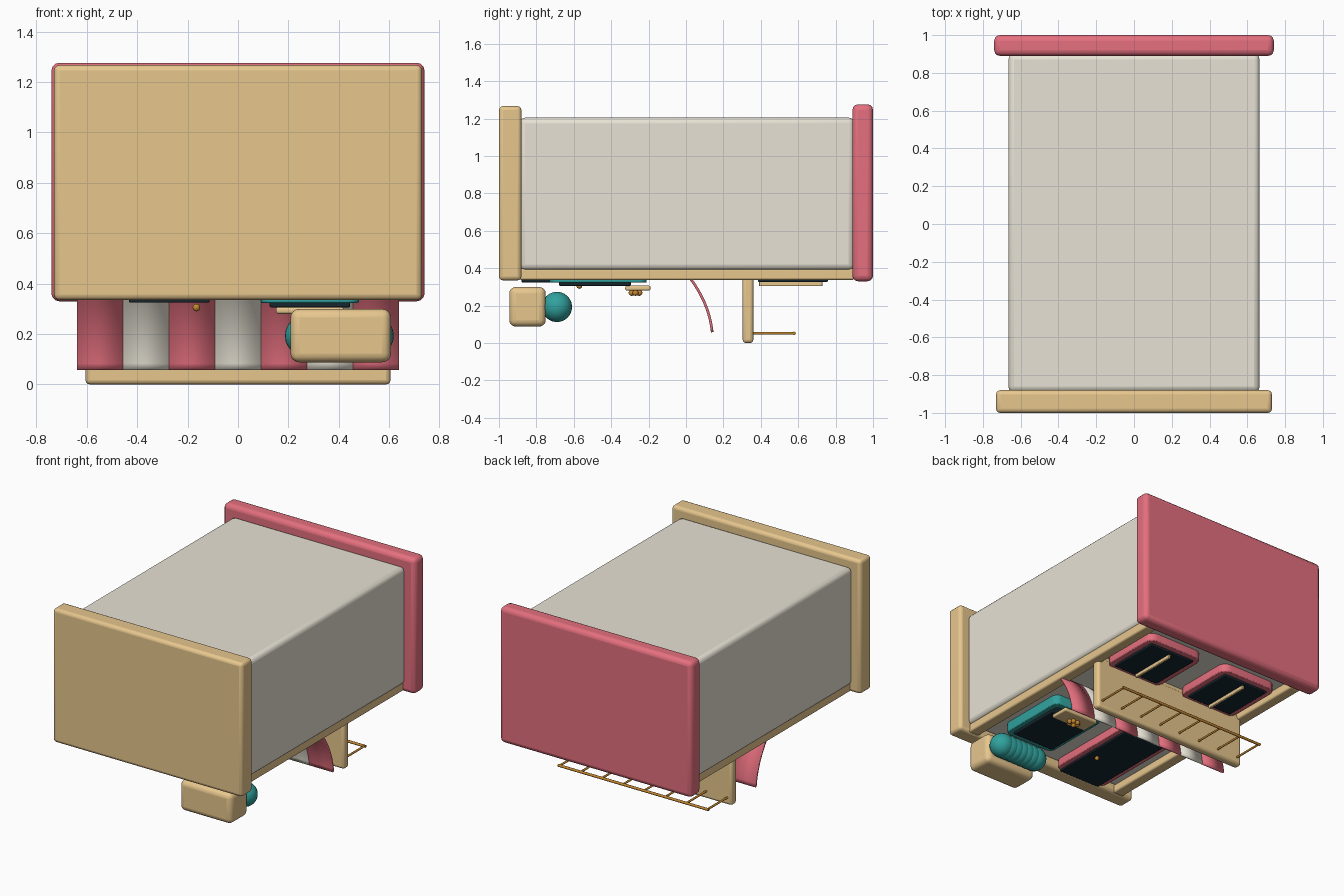
import bpy, bmesh, math

if "Cube" in bpy.data.objects:
    bpy.data.objects.remove(bpy.data.objects["Cube"])

COL = {
    "tan": (0.80, 0.57, 0.27), "red": (0.78, 0.16, 0.21), "cream": (0.80, 0.76, 0.66),
    "teal": (0.03, 0.36, 0.34), "dark": (0.008, 0.02, 0.028), "orange": (0.55, 0.24, 0.03),
}
MATS = {}
for key, c in COL.items():
    MATS[key] = bpy.data.materials.new(key)
    MATS[key].diffuse_color = (*c, 1)


def finish(name, bm, col, bevel=0.0, seg=3):
    bmesh.ops.recalc_face_normals(bm, faces=bm.faces)
    me = bpy.data.meshes.new(name)
    bm.to_mesh(me)
    bm.free()
    ob = bpy.data.objects.new(name, me)
    bpy.context.collection.objects.link(ob)
    me.materials.append(MATS[col])
    if bevel:
        m = ob.modifiers.new("bevel", "BEVEL")
        m.width, m.segments = bevel, seg
        m.limit_method = "ANGLE"
    bpy.ops.object.select_all(action="DESELECT")
    ob.select_set(True)
    bpy.context.view_layer.objects.active = ob
    bpy.ops.object.shade_smooth_by_angle(angle=math.radians(40))
    return ob


def box(name, col, x, y, z, bevel=0.0, seg=3):
    bm = bmesh.new()
    bmesh.ops.create_cube(bm, size=1)
    for v in bm.verts:
        v.co = [(r[0] + r[1]) / 2 + c * (r[1] - r[0]) for r, c in zip((x, y, z), v.co)]
    return finish(name, bm, col, bevel, seg)


def ball(name, col, p, r, seg=24):
    bm = bmesh.new()
    bmesh.ops.create_uvsphere(bm, u_segments=seg, v_segments=seg // 2, radius=r)
    bmesh.ops.translate(bm, verts=bm.verts, vec=p)
    return finish(name, bm, col)


def rod(name, col, p, r, length, axis):
    bm = bmesh.new()
    bmesh.ops.create_cone(bm, cap_ends=True, segments=12, radius1=r, radius2=r, depth=length)
    for v in bm.verts:
        a, b, c = v.co
        v.co = (c, a, b) if axis == "x" else (a, c, b)
    bmesh.ops.translate(bm, verts=bm.verts, vec=p)
    return finish(name, bm, col)


def outline(x, y, r, n=5):
    pts = []
    for i, (cx, cy) in enumerate(((x[1] - r, y[1] - r), (x[0] + r, y[1] - r),
                                  (x[0] + r, y[0] + r), (x[1] - r, y[0] + r))):
        for k in range(n + 1):
            a = math.pi / 2 * (i + k / n)
            pts.append((cx + r * math.cos(a), cy + r * math.sin(a)))
    return pts


def frame(name, col, x, y, z, b, r=0.045):
    # rounded rectangular ring
    bm = bmesh.new()
    inner = outline((x[0] + b, x[1] - b), (y[0] + b, y[1] - b), r * 0.5)
    outer = outline(x, y, r)
    rings = [[bm.verts.new((*p, h)) for p in o]
             for o, h in ((outer, z[0]), (outer, z[1]), (inner, z[1]), (inner, z[0]))]
    n = len(outer)
    for k in range(4):
        a, c = rings[k], rings[(k + 1) % 4]
        for i in range(n):
            bm.faces.new((a[i], a[(i + 1) % n], c[(i + 1) % n], c[i]))
    return finish(name, bm, col, 0.006, 2)


# main building, lying with its shop front facing down
box("house_body", "cream", (-0.665, 0.665), (-0.89, 0.90), (0.39, 1.205), 0.03)
box("base_slab", "tan", (-0.73, 0.73), (-1, -0.88), (0.335, 1.267), 0.022)
box("roof_slab", "red", (-0.74, 0.74), (0.89, 1), (0.33, 1.276), 0.03)
for s in (-1, 1):
    box("corner_post", "tan", sorted((s * 0.57, s * 0.65)), (-0.89, 0.90), (0.337, 0.40), 0.012)

# door
frame("door_frame", "red", (-0.47, -0.075), (-0.88, -0.19), (0.336, 0.40), 0.04)
box("door_leaf", "dark", (-0.432, -0.113), (-0.88, -0.23), (0.325, 0.40), 0.004, 2)
ball("door_knob", "orange", (-0.165, -0.57, 0.305), 0.015, 16)

# shop window
frame("shop_window_frame", "teal", (0.09, 0.48), (-0.73, -0.21), (0.323, 0.40), 0.045)
box("shop_window_glass", "dark", (0.125, 0.445), (-0.68, -0.295), (0.306, 0.39), 0.006, 2)

# hanging sign with a small cluster of beads
box("sign_board", "tan", (0.15, 0.42), (-0.325, -0.19), (0.28, 0.307), 0.01)
for i in range(6):
    a = math.tau * i / 6
    ball("sign_bead", "orange", (0.285 + 0.033 * math.cos(a), -0.27 + 0.024 * math.sin(a), 0.268), 0.016, 14)

# upper windows
for s in (-1, 1):
    frame("upper_window_frame", "red", sorted((s * 0.09, s * 0.53)), (0.345, 0.80), (0.336, 0.40), 0.045, 0.06)
    box("upper_window_glass", "dark", sorted((s * 0.133, s * 0.487)), (0.385, 0.758), (0.326, 0.40), 0.006, 2)
    box("window_bar", "tan", sorted((s * 0.301, s * 0.319)), (0.39, 0.73), (0.304, 0.33), 0.004, 2)

# balcony and railing
box("balcony_floor", "tan", (-0.605, 0.605), (0.303, 0.36), (0.0, 0.37), 0.018)
box("balcony_joint", "tan", (-0.59, 0.59), (0.31, 0.353), (0.35, 0.41))
rod("rail_top", "orange", (0, 0.578, 0.052), 0.009, 1.16, "x")
for i in range(8):
    rod("rail_post", "orange", (-0.57 + 1.14 * i / 7, 0.465, 0.052), 0.007, 0.23, "y")

# striped awning
p0, p1, p2 = (0.012, 0.36), (0.125, 0.215), (0.14, 0.058)
W = 1.276 / 7
for k in range(7):
    bm = bmesh.new()
    x0 = -0.638 + k * W
    rows = []
    for i in range(13):
        t = i / 12
        q = [(1 - t) ** 2 * a + 2 * t * (1 - t) * b + t * t * c for a, b, c in zip(p0, p1, p2)]
        rows.append([bm.verts.new((x, *q)) for x in (x0, x0 + W)])
    for a, b in zip(rows, rows[1:]):
        bm.faces.new((a[0], a[1], b[1], b[0]))
    ob = finish("awning_stripe", bm, "cream" if k % 2 else "red")
    m = ob.modifiers.new("thickness", "SOLIDIFY")
    m.thickness, m.offset = 0.014, 0

# planter with a row of round bushes
box("planter", "tan", (0.208, 0.607), (-0.945, -0.75), (0.088, 0.30), 0.035, 4)
for i in range(7):
    ball("planter_bush", "teal", (0.267 + 0.27 * i / 6, -0.69, 0.193), 0.081)

for m in bpy.data.materials:
    if m.users and not m.is_grease_pencil:
        m.use_nodes = True
        m.node_tree.nodes["Principled BSDF"].inputs["Base Color"].default_value = m.diffuse_color
